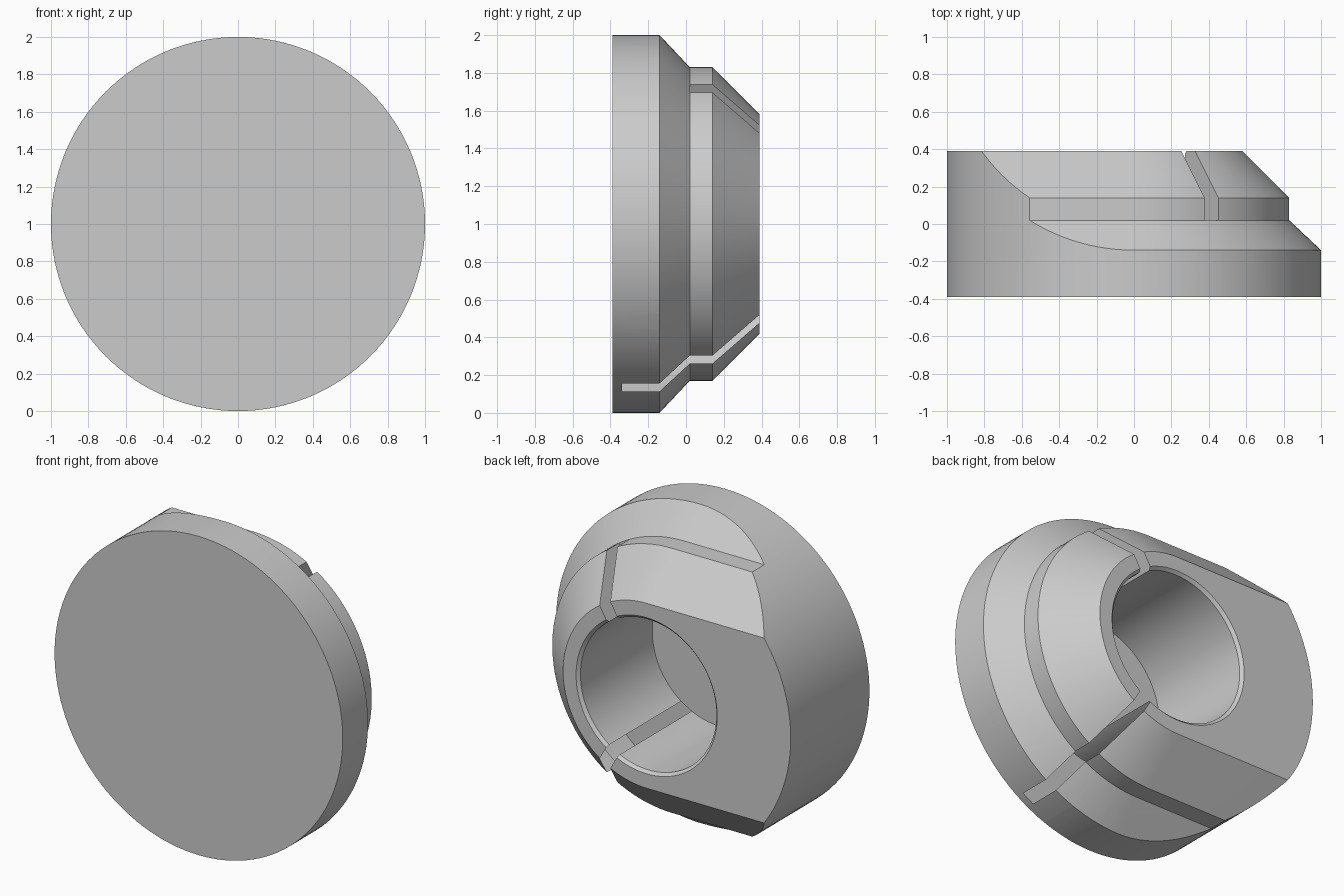
import bpy, bmesh, math
from mathutils import Matrix, Vector

SEGS = 128
old = bpy.data.objects.get("Cube")
if old:
    bpy.data.objects.remove(old, do_unlink=True)

grey = bpy.data.materials.new("plain grey")
grey.use_nodes = True
COLOUR = (0.6, 0.6, 0.6, 1)
grey.diffuse_color = COLOUR
grey.node_tree.nodes["Principled BSDF"].inputs["Base Color"].default_value = COLOUR


def finish(name, bm):
    bmesh.ops.recalc_face_normals(bm, faces=bm.faces)
    mesh = bpy.data.meshes.new(name)
    bm.to_mesh(mesh)
    bm.free()
    mesh.materials.append(grey)
    obj = bpy.data.objects.new(name, mesh)
    bpy.context.collection.objects.link(obj)
    return obj


def full_circle(r):
    return [(r * math.cos(a), r * math.sin(a))
            for a in (2 * math.pi * i / SEGS for i in range(SEGS))]


def d_shape(r):
    """Half circle towards +x, straight sides running out towards -x."""
    half = [(r * math.cos(a), r * math.sin(a))
            for a in (math.pi * (i / (SEGS // 2) - 0.5) for i in range(SEGS // 2 + 1))]
    return half + [(-1.4, r), (-1.4, -r)]


def loft(name, outline, profile):
    """Skin a section along y through (y, radius) stations."""
    bm = bmesh.new()
    rings = [[bm.verts.new((x, y, 1 + z)) for x, z in outline(r)] for y, r in profile]
    n = len(rings[0])
    for a, b in zip(rings, rings[1:]):
        for i in range(n):
            j = (i + 1) % n
            bm.faces.new((a[i], a[j], b[j], b[i]))
    bm.faces.new(rings[0])
    bm.faces.new(rings[-1])
    return finish(name, bm)


def slot(name, degrees, y0):
    """Radial box cutter, open at the back."""
    bm = bmesh.new()
    bmesh.ops.create_cube(bm, size=1)
    bmesh.ops.scale(bm, vec=(1.1, 0.5 - y0, 0.085), verts=bm.verts)
    bmesh.ops.translate(bm, vec=(0.75, (0.5 + y0) / 2, 0), verts=bm.verts)
    turn = Matrix.Rotation(-math.radians(degrees), 4, 'Y')
    bmesh.ops.transform(bm, matrix=Matrix.Translation(Vector((0, 0, 1))) @ turn, verts=bm.verts)
    return finish(name, bm)


# Round body, trimmed by a stepped and tapered D-shaped envelope
body = loft("cap_body", full_circle, [(-0.39, 1), (0.39, 1)])
envelope = loft("envelope_cutter", d_shape,
                [(-0.62, 1.51), (0.02, 0.83), (0.14, 0.83), (0.5, 0.47)])

# Blind bore with a chamfered mouth, and the two radial slots
bore = loft("bore_cutter", full_circle,
            [(-0.34, 0.472), (0.372, 0.472), (0.39, 0.49), (0.5, 0.6)])
cutters = [(envelope, 'INTERSECT'), (bore, 'DIFFERENCE'),
           (slot("upper_slot_cutter", 60, 0.02), 'DIFFERENCE'),
           (slot("lower_slot_cutter", -60, -0.34), 'DIFFERENCE')]

bpy.ops.object.select_all(action='DESELECT')
bpy.context.view_layer.objects.active = body
body.select_set(True)
for cutter, operation in cutters:
    mod = body.modifiers.new(cutter.name, 'BOOLEAN')
    mod.operation = operation
    mod.solver = 'EXACT'
    mod.object = cutter
    bpy.ops.object.modifier_apply(modifier=mod.name)
    bpy.data.objects.remove(cutter, do_unlink=True)

# Smooth round walls, crisp edges
bpy.ops.object.shade_smooth_by_angle(angle=math.radians(25))
